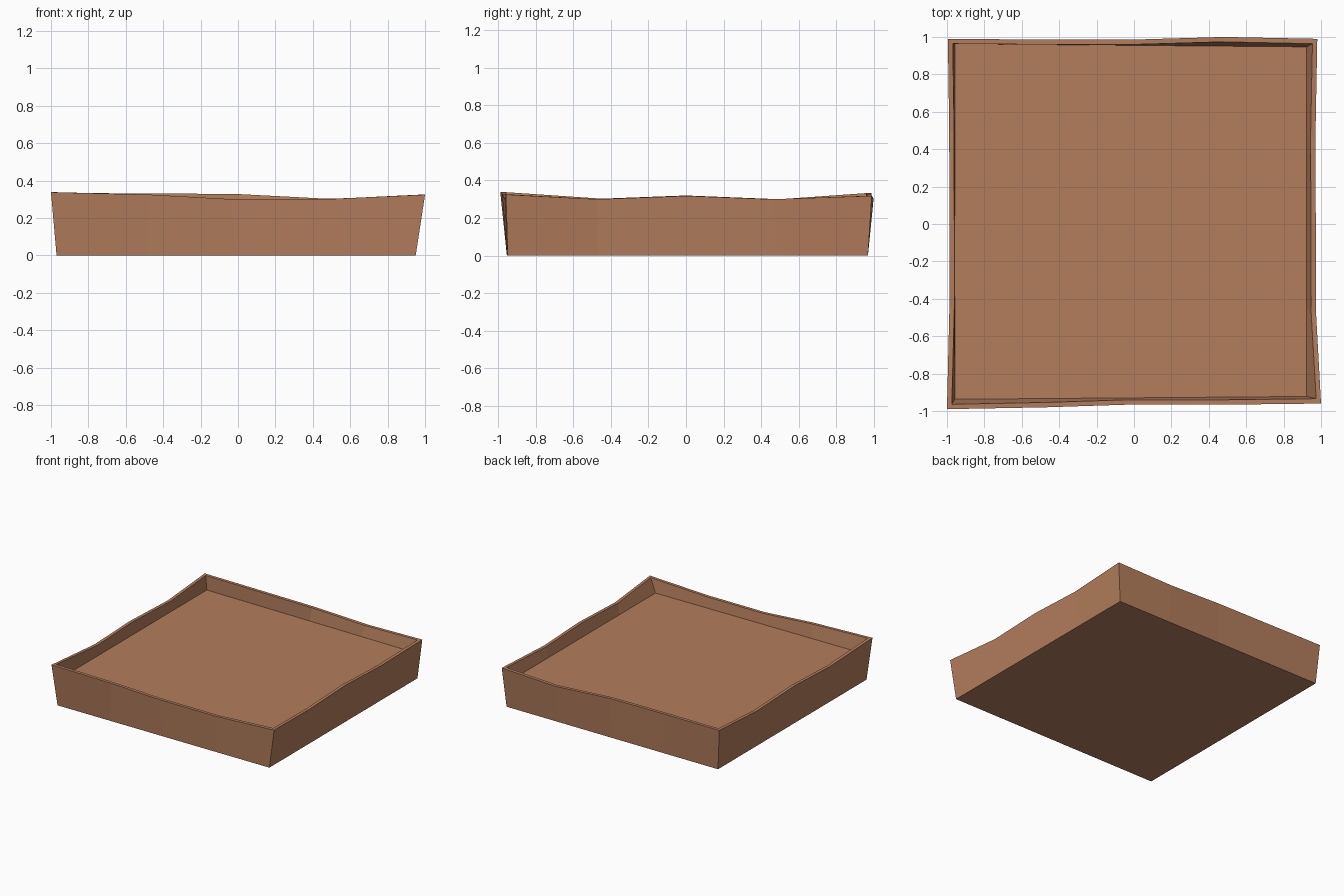
import bpy, bmesh
from mathutils import Vector

if "Cube" in bpy.data.objects:
    bpy.data.objects.remove(bpy.data.objects["Cube"])

clay = bpy.data.materials.new("warm terracotta")
clay.diffuse_color = (0.45, 0.206, 0.108, 1)
clay.use_nodes = True
clay.node_tree.nodes["Principled BSDF"].inputs["Base Color"].default_value = clay.diffuse_color

# Wavy rim, counter-clockwise from the front left corner, 4 segments a side
rim = [(-1, -.99, .338), (-.47, -.98, .325), (-.04, -.966, .301), (.48, -.966, .301),
       (1, -.96, .325), (.973, -.47, .30), (.972, 0, .318), (.97, .46, .30),
       (.98, .99, .318), (.48, 1, .303), (0, .986, .328), (-.5, .986, .332),
       (-.995, .99, .333), (-.988, .5, .30), (-.987, 0, .32), (-.987, -.45, .303)]
WALL = .026
FLOOR = .217


def straight_ring(corners, z):
    """Four corners, each side split into four segments."""
    pts = []
    for i in range(4):
        a, b = Vector(corners[i]), Vector(corners[(i + 1) % 4])
        for k in range(4):
            p = a.lerp(b, k / 4)
            pts.append((p.x, p.y, z))
    return pts


def inset(pts, d):
    """Move each rim point inwards, on both axes at the corners."""
    out = []
    for i, (x, y, z) in enumerate(pts):
        side, corner = i // 4, i % 4 == 0
        if corner or side in (1, 3):
            x -= d if x > 0 else -d
        if corner or side in (0, 2):
            y -= d if y > 0 else -d
        out.append((x, y, z))
    return out


rings = [straight_ring([(-.97, -.955), (.95, -.95), (.95, .97), (-.97, .97)], 0),
         rim,
         inset(rim, WALL),
         straight_ring([(-.957, -.937), (.923, -.922), (.923, .947), (-.957, .963)], FLOOR)]

# Tray: underside, outer walls, rim, inner walls, floor
bm = bmesh.new()
loops = [[bm.verts.new(p) for p in r] for r in rings]
n = len(rim)
for a, b in zip(loops, loops[1:]):
    for i in range(n):
        j = (i + 1) % n
        bm.faces.new((a[i], a[j], b[j], b[i]))
bm.faces.new(list(reversed(loops[0])))
bm.faces.new(loops[-1])
bmesh.ops.recalc_face_normals(bm, faces=bm.faces[:])

mesh = bpy.data.meshes.new("tray")
bm.to_mesh(mesh)
bm.free()
mesh.materials.append(clay)
tray = bpy.data.objects.new("tray", mesh)
bpy.context.collection.objects.link(tray)
